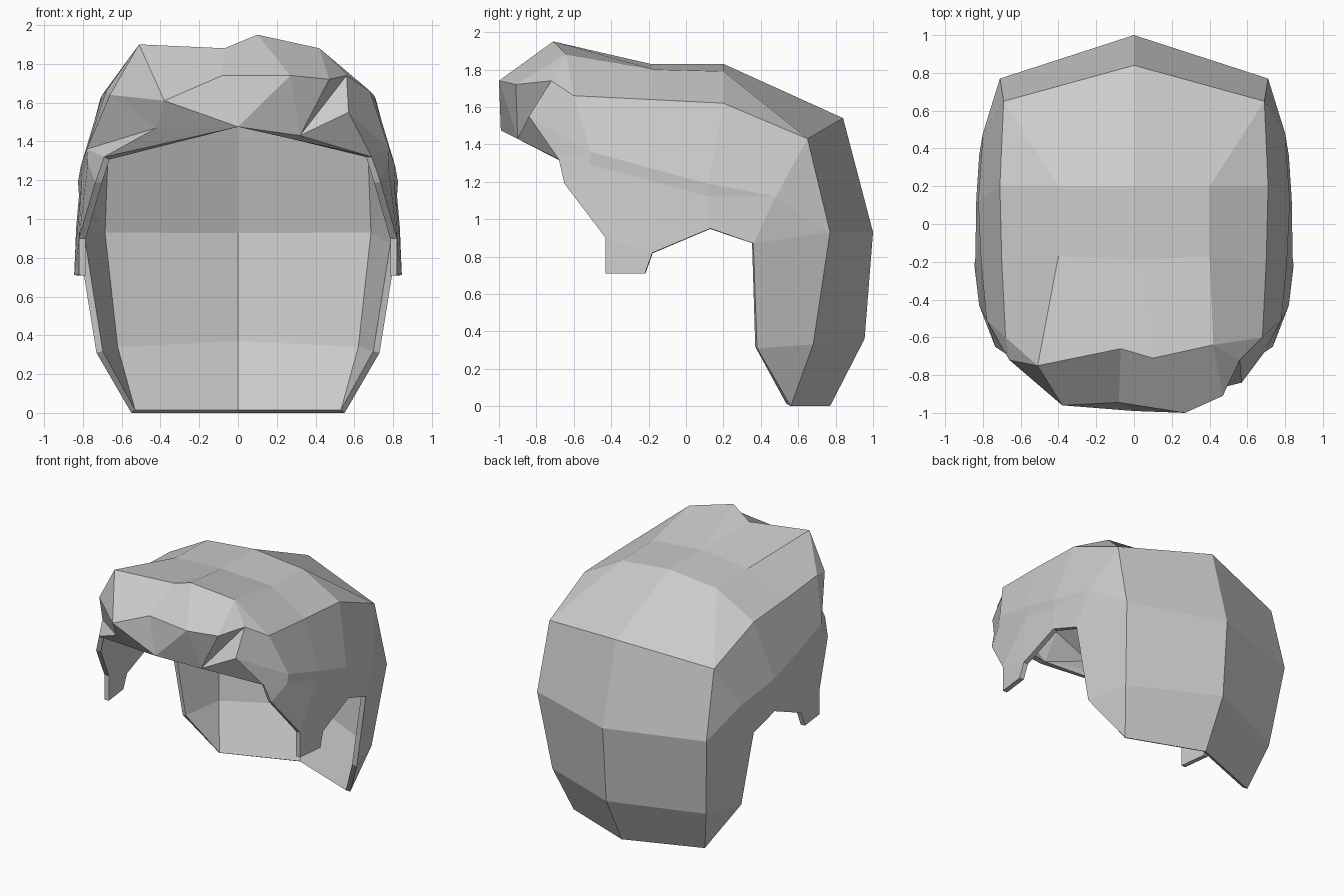
import bpy, bmesh
from mathutils import Vector

if "Cube" in bpy.data.objects:
    bpy.data.objects.remove(bpy.data.objects["Cube"])

# Control points of the symmetric cap (right half), row by row
CAP = {
    # crown centre line and back ridge
    'A1': (0, -.19, 1.83), 'A2': (0, .2, 1.83), 'A3': (0, .84, 1.54),
    'S': (0, 1, .93), 'S1': (0, .955, .36), 'S2': (0, .77, 0),
    # crown edge and upper side
    'B1': (.4, -.17, 1.8), 'B2': (.4, .2, 1.79),
    'C0': (.68, -.6, 1.66), 'C1': (.7, -.2, 1.64), 'C2': (.71, .2, 1.62),
    # step running along the side
    'D0': (.78, -.51, 1.36), 'D1': (.81, -.2, 1.275), 'D2': (.825, .12, 1.19),
    'd0': (.775, -.52, 1.29), 'd1': (.805, -.2, 1.21), 'd2': (.82, .12, 1.12),
    # back corner
    'P': (.69, .65, 1.43), 'P2': (.71, .77, .93), 'P3': (.645, .68, .33), 'P4': (.55, .56, 0),
    # lower rim and sideburn
    'E': (.69, -.68, 1.32), 'E0': (.735, -.65, 1.19), 'E1': (.82, -.43, .9),
    'X2': (.82, -.43, .71), 'X3': (.845, -.22, .71), 'X4': (.84, -.18, .82),
    'E2': (.835, .13, .95), 'Q': (.8, .48, 1.12), 'R': (.82, .36, .87), 'R1': (.73, .38, .31),
}
CAP_FACES = """A1 A2 B2 B1, B1 B2 C2 C1, C0 C1 D1 D0, C1 C2 D2 D1, D0 D1 d1 d0, D1 D2 d2 d1,
E D0 d0 E0, d0 d1 E1 E0, E1 d1 X4, E1 X4 X3 X2, d1 d2 E2 X4,
A2 A3 P B2, B2 P C2, C2 P Q D2, D2 Q d2, d2 Q R E2, P P2 Q, Q P2 R,
A3 S P2 P, S S1 P3 P2, P2 P3 R1 R, S1 S2 P4 P3, P3 P4 R1"""

# Asymmetric fringe: top edge T, middle fold M, lower points
FRINGE = {
    'T0': (-.51, -.75, 1.9), 'T1': (-.07, -.66, 1.88), 'T2': (.1, -.71, 1.95),
    'T3': (.42, -.64, 1.88), 'T4': (.56, -.72, 1.74),
    'M1': (-.38, -.96, 1.61), 'M2': (-.08, -.945, 1.74), 'M3': (.27, -1, 1.74), 'M4': (.47, -.91, 1.72),
    'L': (-.66, -.72, 1.64), 'N': (-.42, -.86, 1.47), 'H': (0, -.99, 1.475),
    'G': (.32, -.9, 1.43), 'F': (.57, -.84, 1.55),
}
# a leading '-' means the mirrored cap point
FRINGE_FACES = """T0 T1 A1 -B1, T1 T2 A1, T2 T3 B1 A1, T3 C0 C1 B1, T3 T4 C0,
T0 -B1 -C1 -C0, T0 -C0 L, L -C0 -D0,
T4 C0 D0 F, F D0 E, F E G, T4 F G, T4 G M4, T3 T4 M4, T2 T3 M4 M3, T1 T2 M3 M2, T0 T1 M2 M1,
M2 M1 H, M2 M3 H, M3 G H, M3 M4 G, T0 M1 L, M1 L N, M1 N H, L -D0 N, N -D0 -E, N -E H, G E H"""

bm = bmesh.new()
points = {**CAP, **FRINGE}
verts = {}


def vert(name, flip=False):
    """Shared vertex for a named point, mirrored if asked."""
    if name[0] == '-':
        name, flip = name[1:], True
    x, y, z = points[name]
    co = (-x if flip else x, y, z)
    if co not in verts:
        verts[co] = bm.verts.new(co)
    return verts[co]


def faces(text, flip=False):
    for names in text.split(','):
        bm.faces.new([vert(n, flip) for n in names.split()])


faces(CAP_FACES)
faces(CAP_FACES, True)
faces(FRINGE_FACES)

# Make all faces point outwards
bmesh.ops.recalc_face_normals(bm, faces=bm.faces)
centre = Vector((0, 0, 1))
if sum((f.calc_center_median() - centre).dot(f.normal) for f in bm.faces) < 0:
    bmesh.ops.reverse_faces(bm, faces=bm.faces)

mesh = bpy.data.meshes.new("hair_shell")
bm.to_mesh(mesh)
bm.free()
hair = bpy.data.objects.new("hair_shell", mesh)
bpy.context.collection.objects.link(hair)

# Thin wall grown inwards
wall = hair.modifiers.new("wall", 'SOLIDIFY')
wall.thickness = .035
wall.offset = -1
